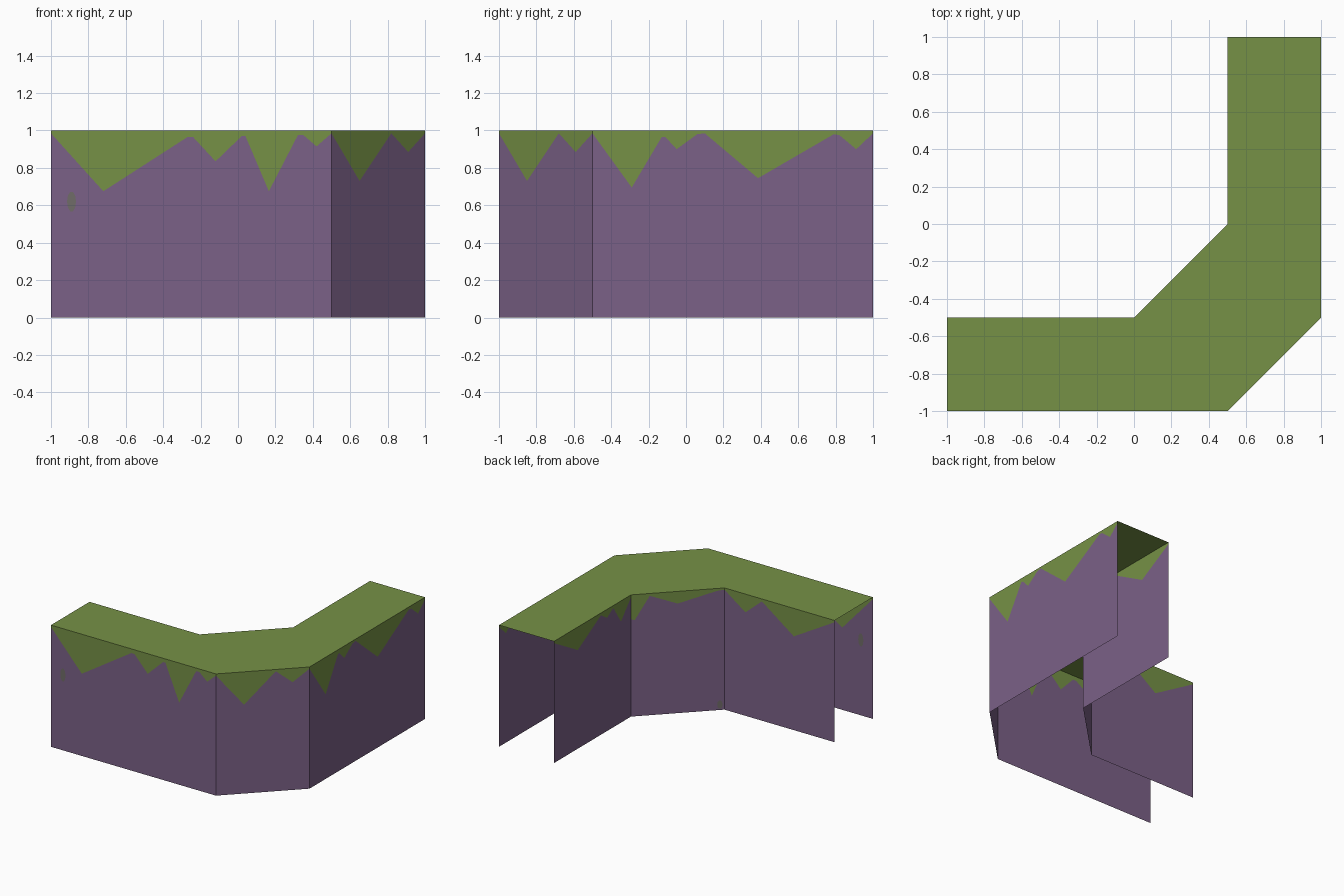
import bpy, bmesh, math
from mathutils import Vector

if "Cube" in bpy.data.objects:
    bpy.data.objects.remove(bpy.data.objects["Cube"])


def material(name, srgb):
    m = bpy.data.materials.new(name)
    lin = [((c / 255 + 0.055) / 1.055) ** 2.4 for c in srgb]
    m.diffuse_color = (*lin, 1)
    m.use_nodes = True
    m.node_tree.nodes["Principled BSDF"].inputs["Base Color"].default_value = m.diffuse_color
    return m


ROCK = material("purple rock", (123, 97, 135))
GRASS = material("grass green", (118, 145, 70))
MOSS = material("grey moss", (112, 108, 104))


def make_object(name, bm, mats):
    me = bpy.data.meshes.new(name)
    bm.to_mesh(me)
    bm.free()
    for m in mats:
        me.materials.append(m)
    ob = bpy.data.objects.new(name, me)
    bpy.context.collection.objects.link(ob)
    return ob


def wall(name, a, b, edge, flip=False):
    """Vertical sheet from a to b; edge lists (fraction along, grass edge height)."""
    bm = bmesh.new()
    a, b = Vector((*a, 0)), Vector((*b, 0))
    cols = []
    for t, h in edge:
        p = a.lerp(b, t)
        cols.append([bm.verts.new((p.x, p.y, z)) for z in (0, h, 1)])
    for c, d in zip(cols, cols[1:]):
        for i in (0, 1):
            loop = [c[i], d[i], d[i + 1], c[i + 1]]
            f = bm.faces.new(loop[::-1] if flip else loop)
            f.material_index = i
    make_object(name, bm, [ROCK, GRASS])


def spot(name, centre, along, ru, rv):
    """Thin oval moss patch showing on both sides of a wall."""
    u = Vector((*along, 0)).normalized()
    n = u.cross(Vector((0, 0, 1)))
    bm = bmesh.new()
    ring = []
    for i in range(10):
        a = math.tau * i / 10
        ring.append(Vector(centre) + u * ru * math.cos(a) + Vector((0, 0, rv * math.sin(a))))
    bm.faces.new([bm.verts.new(p + n * 0.002) for p in ring])
    bm.faces.new([bm.verts.new(p - n * 0.002) for p in reversed(ring)])
    make_object(name, bm, [MOSS])


outer = [(-1, -1), (0.5, -1), (1, -0.5), (1, 1)]
inner = [(-1, -0.5), (0, -0.5), (0.5, 0), (0.5, 1)]


def span(lo, hi, pts):
    return [((p - lo) / (hi - lo), h) for p, h in pts]


# Ragged grass edges of the outer walls
outer_edges = [
    span(-1, 0.5, [(-1, .985), (-.72, .675), (-.27, .965), (-.24, .965), (-.12, .835), (.02, .97),
                   (.04, .97), (.165, .675), (.32, .975), (.35, .975), (.42, .915), (.5, .985)]),
    span(0.5, 1, [(.5, .985), (.65, .73), (.82, .985), (.91, .885), (1, .985)]),
    span(-0.5, 1, [(-.5, .985), (-.29, .695), (-.13, .965), (-.11, .965), (-.05, .9), (.06, .98),
                   (.1, .985), (.385, .745), (.79, .98), (.82, .975), (.91, .9), (1, .985)]),
]
# Ragged grass edges of the inner walls
inner_edges = [
    span(-1, 0, [(-1, .985), (-.63, .77), (-.34, .98), (-.19, .85), (0, .985)]),
    span(0, 0.5, [(0, .985), (.04, .98), (.25, .9), (.38, .97), (.4, .98), (.48, .79), (.5, .8)]),
    span(0, 1, [(0, .98), (.13, .83), (.23, .98), (.31, .93), (.39, .98), (.69, .81), (1, .985)]),
]
names = ["front", "corner", "right"]
for i, n in enumerate(names):
    wall("outer_wall_" + n, outer[i], outer[i + 1], outer_edges[i])
    wall("inner_wall_" + n, inner[i], inner[i + 1], inner_edges[i], flip=True)

# Grass top, one flat strip per section; the ends and the underside stay open
bm = bmesh.new()
vo = [bm.verts.new((*p, 1)) for p in outer]
vi = [bm.verts.new((*p, 1)) for p in inner]
for i in range(3):
    bm.faces.new([vo[i], vo[i + 1], vi[i + 1], vi[i]])
make_object("grass_top", bm, [GRASS])

# Small moss patches
spot("moss_spot_front", (-0.89, -1, 0.62), (1, 0), 0.024, 0.055)
spot("moss_spot_corner", (0.025, -0.475, 0.045), (1, 1), 0.02, 0.035)
